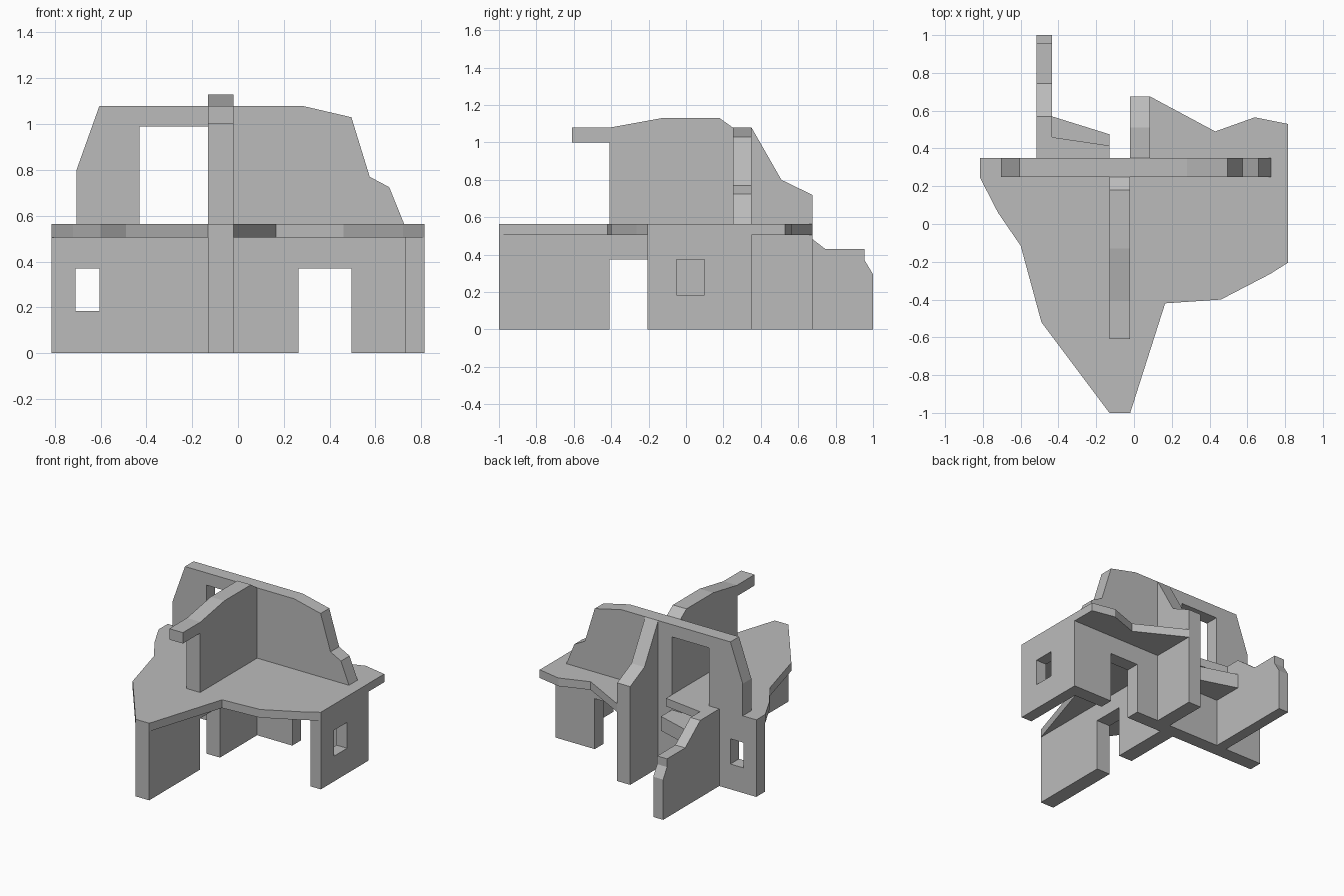
import bpy, bmesh
from mathutils import Vector

if "Cube" in bpy.data.objects:
    bpy.data.objects.remove(bpy.data.objects["Cube"], do_unlink=True)

stone = bpy.data.materials.new("plain_grey")
stone.use_nodes = True
GREY = (0.5, 0.5, 0.5, 1)
stone.diffuse_color = GREY
for node in stone.node_tree.nodes:
    if node.type == "BSDF_PRINCIPLED":
        node.inputs["Base Color"].default_value = GREY

# Each plane maps profile coordinates and a depth to a point
PLANES = {
    "x": lambda a, b, d: (d, a, b),
    "y": lambda a, b, d: (a, d, b),
    "z": lambda a, b, d: (a, b, d),
}


def slab(name, axis, profile, start, end):
    """Extrude a closed profile along an axis."""
    place = PLANES[axis]
    bm = bmesh.new()
    face = bm.faces.new([bm.verts.new(place(a, b, start)) for a, b in profile])
    new = bmesh.ops.extrude_face_region(bm, geom=[face])["geom"]
    moved = [v for v in new if isinstance(v, bmesh.types.BMVert)]
    bmesh.ops.translate(bm, verts=moved, vec=Vector(place(0, 0, end - start)))
    bmesh.ops.recalc_face_normals(bm, faces=bm.faces[:])
    mesh = bpy.data.meshes.new(name)
    bm.to_mesh(mesh)
    bm.free()
    mesh.materials.append(stone)
    obj = bpy.data.objects.new(name, mesh)
    bpy.context.collection.objects.link(obj)
    return obj


def rect(a0, a1, b0, b1):
    return [(a0, b0), (a1, b0), (a1, b1), (a0, b1)]


def cut(obj, axis, profile, start, end):
    """Cut a through opening and bake it into the mesh."""
    cutter = slab("opening_cutter", axis, profile, start, end)
    cutter.hide_render = True
    mod = obj.modifiers.new("opening", "BOOLEAN")
    mod.operation = "DIFFERENCE"
    mod.solver = "EXACT"
    mod.object = cutter
    bpy.context.view_layer.update()
    graph = bpy.context.evaluated_depsgraph_get()
    baked = bpy.data.meshes.new_from_object(obj.evaluated_get(graph))
    obj.modifiers.clear()
    obj.data = baked
    bpy.data.objects.remove(cutter, do_unlink=True)


FLOOR_LOW, FLOOR_TOP = 0.505, 0.565

# Long cross wall with its doorway and broken top
cross_wall = slab("cross_wall", "y", [
    (-0.815, 0), (0.265, 0), (0.265, 0.37), (0.495, 0.37), (0.495, 0),
    (0.815, 0), (0.815, FLOOR_TOP), (0.725, FLOOR_TOP), (0.66, 0.725),
    (0.575, 0.77), (0.495, 1.03), (0.28, 1.08), (-0.605, 1.08),
    (-0.705, 0.80), (-0.705, FLOOR_TOP), (-0.815, FLOOR_TOP)], 0.25, 0.35)
cut(cross_wall, "y", rect(-0.43, -0.13, FLOOR_TOP, 0.99), 0.2, 0.4)
cut(cross_wall, "y", rect(-0.71, -0.605, 0.185, 0.37), 0.2, 0.4)

# Broken upper floor
slab("upper_floor", "z", [
    (-0.815, 0.35), (-0.815, 0.245), (-0.72, 0.06), (-0.60, -0.115),
    (-0.49, -0.52), (-0.13, -1), (-0.02, -1), (0.165, -0.42),
    (0.46, -0.4), (0.72, -0.265), (0.815, -0.205), (0.815, 0.53),
    (0.64, 0.565), (0.43, 0.49), (0.085, 0.675), (0.0, 0.675),
    (0.0, 0.35), (-0.13, 0.35), (-0.13, 0.415), (-0.435, 0.46),
    (-0.435, 0.35)], FLOOR_LOW, FLOOR_TOP)

# Lower ledge behind the opening
slab("back_ledge", "z", [
    (-0.435, 0.35), (-0.13, 0.35), (-0.13, 0.475), (-0.435, 0.57)], 0.35, 0.455)

# Middle wall, below and above the floor
slab("middle_wall_lower", "x", [
    (-1, 0), (-0.41, 0), (-0.41, 0.375), (-0.18, 0.375), (-0.18, 0),
    (0.3, 0), (0.3, FLOOR_TOP), (-1, FLOOR_TOP)], -0.13, -0.02)
slab("middle_wall_upper", "x", [
    (-0.41, 0.53), (0.25, 0.53), (0.25, 1.08), (0.18, 1.13), (-0.13, 1.13),
    (-0.405, 1.08), (-0.61, 1.08), (-0.61, 1.0), (-0.41, 1.0)], -0.13, -0.02)

# Rear walls
slab("rear_tall_wall", "x", [
    (0.3, 0), (0.675, 0), (0.675, 0.72), (0.51, 0.80), (0.35, 1.08),
    (0.3, 1.08)], -0.02, 0.085)
slab("rear_low_wall", "x", [
    (0.3, 0), (1, 0), (1, 0.295), (0.955, 0.37), (0.955, 0.43),
    (0.745, 0.43), (0.57, FLOOR_TOP), (0.3, FLOOR_TOP)], -0.515, -0.435)

# Side wall with a window
side_wall = slab("side_wall", "x", rect(-0.205, 0.35, 0, FLOOR_TOP), 0.73, 0.815)
cut(side_wall, "x", rect(-0.05, 0.10, 0.185, 0.375), 0.6, 0.9)
